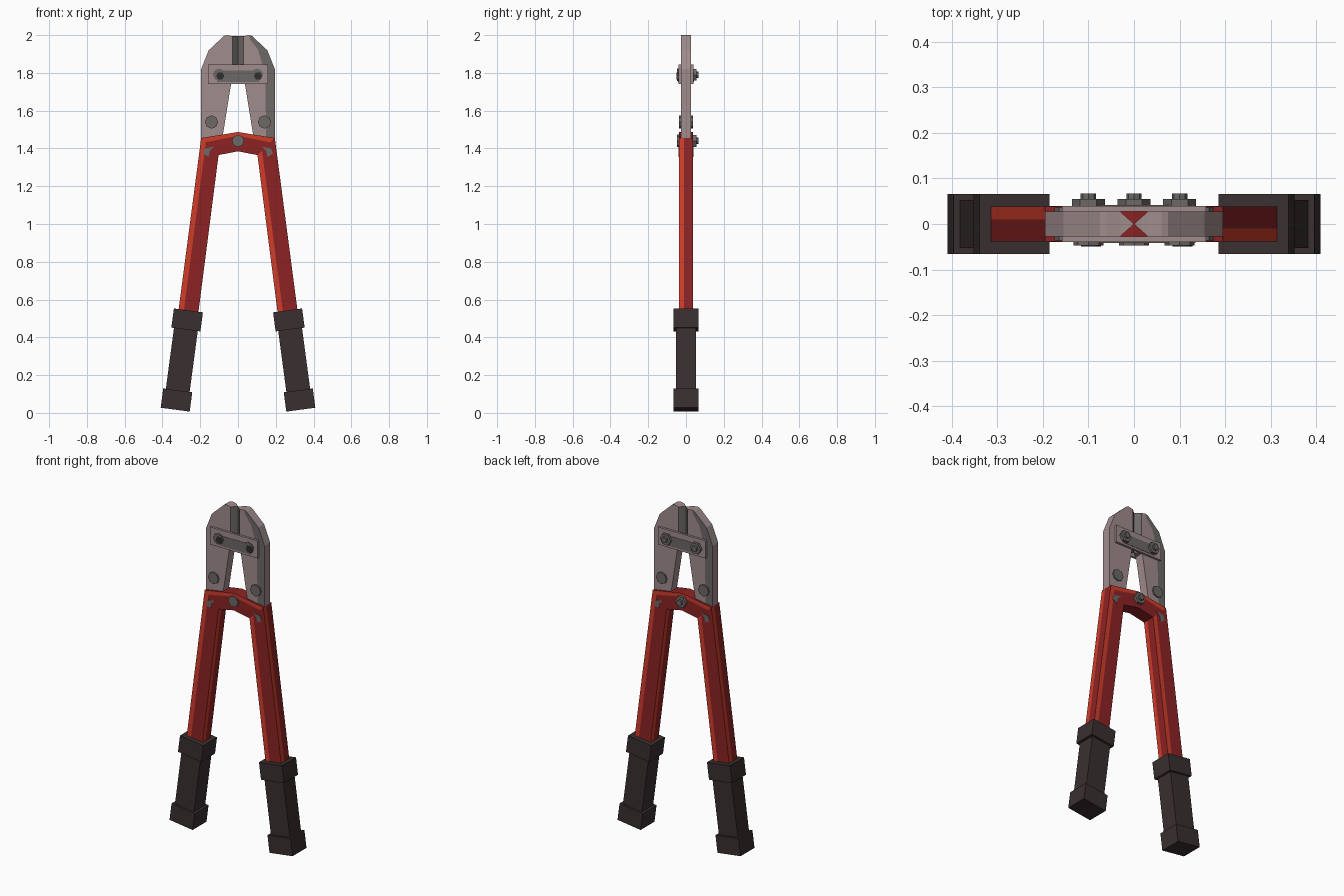
import bpy, bmesh, math
from mathutils import Matrix, Vector

if "Cube" in bpy.data.objects:
    bpy.data.objects.remove(bpy.data.objects["Cube"])


def mat(name, r, g, b):
    m = bpy.data.materials.new(name)
    m.diffuse_color = tuple((c / 255 / 12.92) if c < 11 else ((c / 255 + 0.055) / 1.055) ** 2.4
                            for c in (r, g, b)) + (1,)
    m.use_nodes = True
    m.node_tree.nodes["Principled BSDF"].inputs["Base Color"].default_value = m.diffuse_color
    return m


RED = mat("red paint", 140, 34, 36)
ORANGE = mat("orange red paint", 208, 60, 42)
STEEL = mat("light steel", 160, 140, 140)
GREY = mat("dark steel", 108, 104, 102)
RUBBER = mat("black rubber", 57, 47, 48)
HOLE = mat("recess black", 48, 46, 46)
HALF_TURN = Matrix.Rotation(math.pi, 4, 'Z')


def finish(name, bm, mats, both=False):
    """Turn a bmesh into an object; optionally add its half-turn copy."""
    bmesh.ops.recalc_face_normals(bm, faces=bm.faces[:])
    me = bpy.data.meshes.new(name)
    bm.to_mesh(me)
    bm.free()
    for m in mats:
        me.materials.append(m)
    ob = bpy.data.objects.new("right_" + name if both else name, me)
    bpy.context.collection.objects.link(ob)
    if both:
        twin = bpy.data.objects.new("left_" + name, me)
        twin.matrix_world = HALF_TURN
        bpy.context.collection.objects.link(twin)
    return ob


def loft(name, rings, mats, painted=(), both=True):
    """Skin closed rings; side strips listed in painted use the second colour."""
    bm = bmesh.new()
    vs = [[bm.verts.new(p) for p in r] for r in rings]
    n = len(vs[0])
    for a, b in zip(vs, vs[1:]):
        for i in range(n):
            j = (i + 1) % n
            f = bm.faces.new((a[i], a[j], b[j], b[i]))
            f.material_index = 1 if i in painted else 0
    bm.faces.new(vs[0])
    bm.faces.new(vs[-1])
    return finish(name, bm, mats, both)


def slab(name, pts, y0, y1, mats, front=0, both=True):
    """Extrude an x-z outline along y, with its own colour on the front cap."""
    bm = bmesh.new()
    a = [bm.verts.new((x, y0, z)) for x, z in pts]
    b = [bm.verts.new((x, y1, z)) for x, z in pts]
    bm.faces.new(a).material_index = front
    bm.faces.new(b)
    for i in range(len(pts)):
        j = (i + 1) % len(pts)
        bm.faces.new((a[i], a[j], b[j], b[i]))
    return finish(name, bm, mats, both)


def disc(name, x, z, r, y0, y1, sides, m):
    pts = [(x + r * math.cos(math.tau * i / sides), z + r * math.sin(math.tau * i / sides))
           for i in range(sides)]
    return slab(name, pts, y0, y1, [m], both=False)


# handle bars: square tubes, one painted strip along each side
H, S = 0.038, 0.028


def bar_ring(o, i):
    o, i = Vector(o), Vector(i)
    d = (o - i) * (S / 0.105)
    fs, bs = i + d, o - d
    return [(i.x, -H, i.y), (fs.x, -H, fs.y), (o.x, -H, o.y), (o.x, -H + S, o.y),
            (o.x, H, o.y), (bs.x, H, bs.y), (i.x, H, i.y), (i.x, H - S, i.y)]


OUT, INN = (0.195, 1.455), (0.103, 1.365)
loft("handle_bar", [bar_ring((0.318, 0.52), (0.213, 0.506)), bar_ring(OUT, INN)],
     [RED, ORANGE], (0, 2, 4, 6))


# lever heads: bent ends that meet at the pivot, with a painted top edge
def head_ring(o, i, t):
    s = Vector(o).lerp(Vector(i), t)
    return [(o[0], -H, o[1]), (s.x, -H, s.y), (i[0], -H, i[1]),
            (i[0], H, i[1]), (s.x, H, s.y), (o[0], H, o[1])]


loft("lever_head", [head_ring(OUT, INN, 0.25), head_ring((0, 1.487), (0, 1.385), 0.2)],
     [RED, ORANGE], (0, 4))

# worn steel patches on the lever corners, front and back
for side, y0, y1 in (("front", -H - 0.002, -H), ("back", H, H + 0.002)):
    slab(side + "_wear_patch", [(0.125, 1.41), (0.175, 1.40), (0.185, 1.37), (0.155, 1.355),
                                (0.15, 1.385)], y0, y1, [GREY])

# rubber grips: sleeve with a collar at each end, tilted with the handle
TILT = Matrix.Translation((0.2625, 0, 0.5425)) @ Matrix.Rotation(-math.atan(0.1333), 4, 'Y')
GRIP = [("grip_top_collar", 0.0775, 0.066, 0.0, -0.102),
        ("grip_sleeve", 0.0635, 0.053, -0.10, -0.43),
        ("grip_end_collar", 0.0775, 0.066, -0.427, -0.53)]
for name, w, d, z0, z1 in GRIP:
    rings = [[TILT @ Vector((sx * w, sy * d, z)) for sx, sy in ((-1, -1), (1, -1), (1, 1), (-1, 1))]
             for z in (z0, z1)]
    loft(name, rings, [RUBBER])

# jaws: plate body plus an outer rim with a dark front
T = 0.027
RIM_IN = [(0.06, 2.0), (0.065, 1.975), (0.105, 1.925), (0.143, 1.80), (0.15, 1.44)]
slab("jaw", [(0.03, 1.995)] + RIM_IN + [(0.085, 1.44), (0.037, 1.74), (0.03, 1.84)],
     -T, T, [STEEL])
slab("jaw_rim", RIM_IN + [(0.195, 1.45), (0.195, 1.82), (0.155, 1.92), (0.075, 1.995)],
     -T, T, [STEEL, GREY], 1)

# cutting edges: wedges meeting at the centre line
loft("cutting_edge", [[(0.037, -T, z), (0.03, -T, z), (0, 0, z), (0.03, T, z), (0.037, T, z)]
                      for z in (1.745, 1.995)], [STEEL, GREY], (1, 2))

# link plates on both faces, with an inset darker panel
for side, s in (("front", -1), ("back", 1)):
    slab(side + "_link_plate", [(-0.158, 1.74), (0.158, 1.74), (0.158, 1.845), (-0.158, 1.845)],
         s * T, s * 0.04, [STEEL], both=False)
    slab(side + "_link_panel", [(-0.11, 1.752), (0.11, 1.752), (0.135, 1.80), (0.11, 1.812),
                                (-0.11, 1.812)], s * 0.04, s * 0.042, [GREY], both=False)

# bolts: heads in front, nuts and stud ends behind
for name, x, z in (("left_link", -0.1, 1.79), ("right_link", 0.1, 1.79), ("pivot", 0, 1.44)):
    disc(name + "_bolt_head", x, z, 0.033, -0.047, -0.03, 8, GREY)
    disc(name + "_nut", x, z, 0.036, 0.03, 0.055, 6, GREY)
    disc(name + "_stud", x, z, 0.017, 0.05, 0.067, 8, GREY)
    if name != "pivot":
        disc(name + "_socket", x + 0.006, z - 0.006, 0.022, -0.049, -0.046, 6, HOLE)

# rivets through the lower jaws
for name, x in (("left", -0.14), ("right", 0.14)):
    disc(name + "_jaw_rivet", x, 1.54, 0.035, -0.036, 0.036, 8, GREY)
